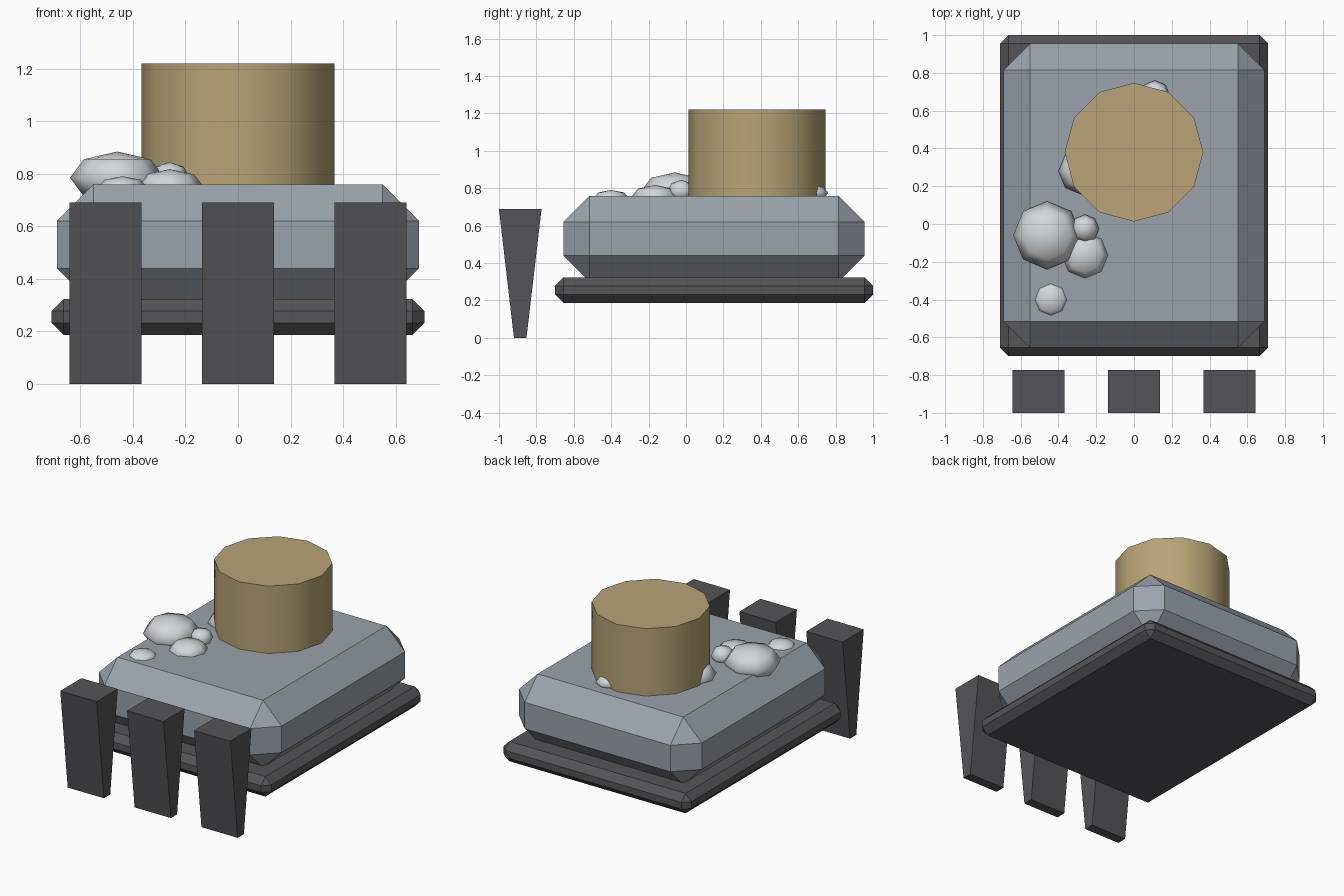
import bpy, bmesh, math
from mathutils import Matrix

if "Cube" in bpy.data.objects:
    bpy.data.objects.remove(bpy.data.objects["Cube"])


def material(name, rgb):
    m = bpy.data.materials.new(name)
    m.diffuse_color = (*rgb, 1)
    m.use_nodes = True
    m.node_tree.nodes["Principled BSDF"].inputs["Base Color"].default_value = m.diffuse_color
    return m


STEEL = material("dark_steel", (0.09, 0.087, 0.095))
GREY = material("blue_grey", (0.32, 0.365, 0.415))
TAN = material("tan", (0.48, 0.37, 0.18))
STONE = material("pale_stone", (0.64, 0.68, 0.71))


def finish(bm, name, mat, smooth_angle=None):
    bmesh.ops.recalc_face_normals(bm, faces=bm.faces[:])
    me = bpy.data.meshes.new(name)
    bm.to_mesh(me)
    bm.free()
    me.materials.append(mat)
    ob = bpy.data.objects.new(name, me)
    bpy.context.collection.objects.link(ob)
    if smooth_angle:
        bpy.ops.object.select_all(action='DESELECT')
        ob.select_set(True)
        bpy.context.view_layer.objects.active = ob
        bpy.ops.object.shade_smooth_by_angle(angle=math.radians(smooth_angle))
    return ob


def chamfered_box(name, lo, hi, chamfer, mat):
    bm = bmesh.new()
    bmesh.ops.create_cube(bm, size=1)
    for v in bm.verts:
        v.co = [(a + b) / 2 + c * (b - a) for a, b, c in zip(lo, hi, v.co)]
    bmesh.ops.bevel(bm, geom=bm.edges[:], offset=chamfer, segments=1,
                    affect='EDGES', profile=0.5)
    return finish(bm, name, mat)


# Base plate and main body
chamfered_box("base_plate", (-0.71, -0.70, 0.187), (0.71, 1.0, 0.323), 0.045, STEEL)
chamfered_box("body", (-0.69, -0.655, 0.30), (0.69, 0.955, 0.76), 0.14, GREY)

# Twelve-sided drum
bm = bmesh.new()
bmesh.ops.create_cone(bm, cap_ends=True, segments=12, radius1=0.367, radius2=0.367,
                      depth=0.50, matrix=Matrix.Translation((0, 0.38, 0.97)))
finish(bm, "drum", TAN, 40)

# Front teeth: tapered wedges
for i, x in enumerate((-0.505, 0, 0.505)):
    bm = bmesh.new()
    profile = [(-1.0, 0.69), (-0.92, 0), (-0.853, 0), (-0.772, 0.69)]
    face = bm.faces.new([bm.verts.new((x - 0.137, y, z)) for y, z in profile])
    ext = bmesh.ops.extrude_face_region(bm, geom=[face])["geom"]
    bmesh.ops.translate(bm, vec=(0.274, 0, 0),
                        verts=[g for g in ext if isinstance(g, bmesh.types.BMVert)])
    finish(bm, f"front_tooth_{i + 1}", STEEL)

# Flattened stones on the body: x, y, z, radius, half height
stones = [(-0.46, -0.06, 0.785, 0.18, 0.10),
          (-0.26, -0.165, 0.75, 0.13, 0.068),
          (-0.44, -0.40, 0.745, 0.097, 0.046),
          (-0.26, -0.025, 0.785, 0.075, 0.06),
          (-0.275, 0.28, 0.775, 0.125, 0.08),
          (0.11, 0.68, 0.775, 0.08, 0.045)]
for i, (x, y, z, r, h) in enumerate(stones):
    bm = bmesh.new()
    bmesh.ops.create_uvsphere(bm, u_segments=8, v_segments=4, radius=1,
                              matrix=Matrix.Translation((x, y, z)) @ Matrix.Diagonal((r, r, h, 1)))
    finish(bm, f"stone_{i + 1}", STONE, 80)
